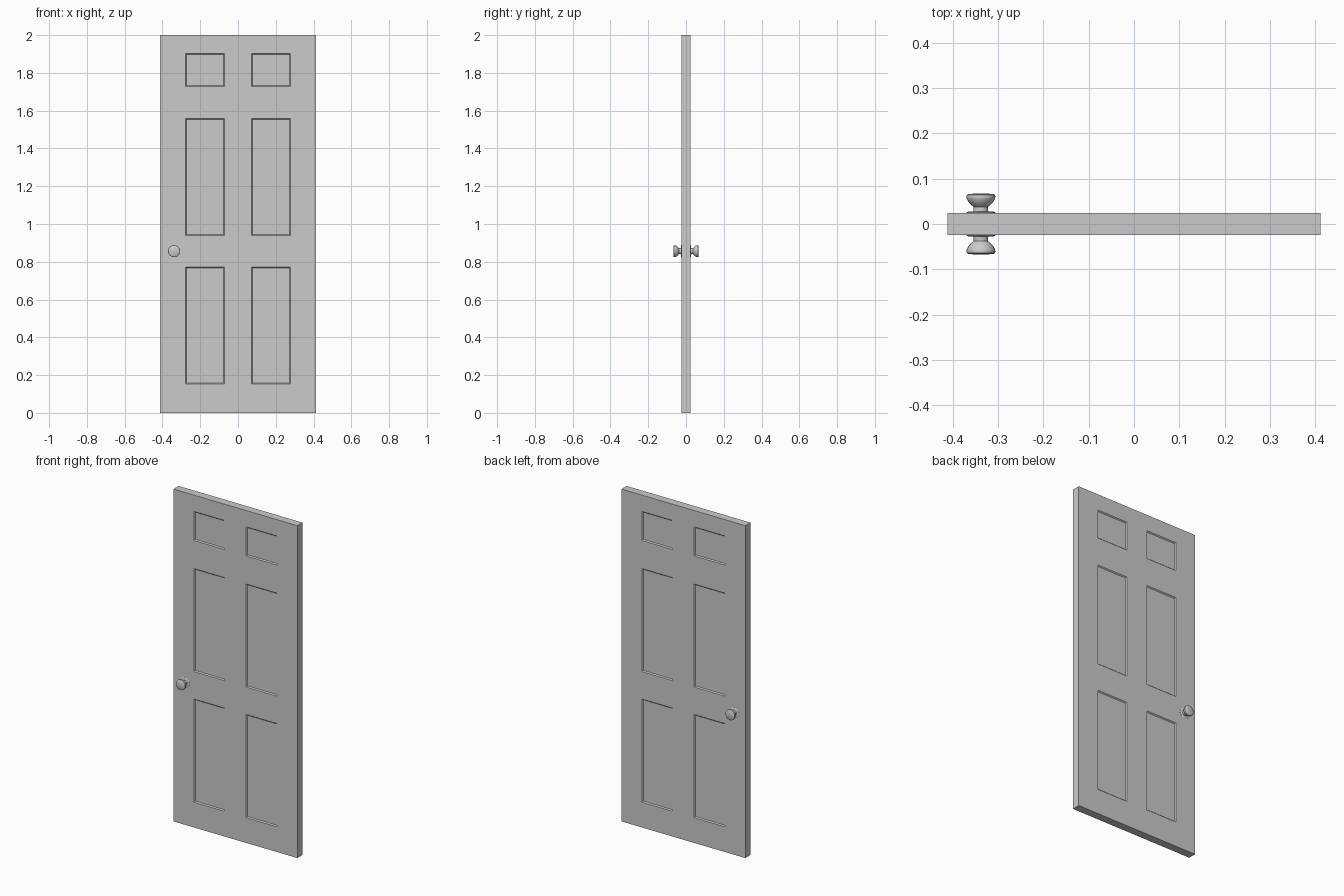
import bpy, bmesh, math

if "Cube" in bpy.data.objects:
    bpy.data.objects.remove(bpy.data.objects["Cube"])

W, H, T = 0.412, 2.0, 0.0243          # half width, height, half thickness
KNOB_X, KNOB_Z = -0.338, 0.856


def add_object(name, bm):
    mesh = bpy.data.meshes.new(name)
    bm.to_mesh(mesh)
    bm.free()
    obj = bpy.data.objects.new(name, mesh)
    bpy.context.collection.objects.link(obj)
    return obj


def mirror_y(obj):
    m = obj.modifiers.new("mirror", 'MIRROR')
    m.use_axis = (False, True, False)
    m.merge_threshold = 0.0001


# Door slab: front face grid with six sunken panels, mirrored to the back
xs = [-W, -0.277, -0.0715, 0.0715, 0.277, W]
zs = [0, 0.152, 0.773, 0.938, 1.558, 1.727, 1.902, H]
bm = bmesh.new()
grid = [[bm.verts.new((x, -T, z)) for x in xs] for z in zs]
panels = []
for j in range(len(zs) - 1):
    for i in range(len(xs) - 1):
        f = bm.faces.new((grid[j][i], grid[j][i + 1],
                          grid[j + 1][i + 1], grid[j + 1][i]))
        if i % 2 and j % 2:
            panels.append(f)
bm.normal_update()
bmesh.ops.inset_individual(bm, faces=panels, thickness=0.008)
for f in panels:
    for v in f.verts:
        v.co.y += 0.006

# Door edges, down to the middle plane
rim = [e for e in bm.edges if e.is_boundary]
new = bmesh.ops.extrude_edge_only(bm, edges=rim)["geom"]
for v in new:
    if isinstance(v, bmesh.types.BMVert):
        v.co.y = 0
bmesh.ops.recalc_face_normals(bm, faces=bm.faces[:])
mirror_y(add_object("door_panel_slab", bm))


# Turned parts: (radius, distance from the middle plane) profiles
def lathe(name, profile, sides=24):
    bm = bmesh.new()
    verts = [bm.verts.new((r, -d, 0)) for r, d in profile]
    edges = [bm.edges.new(p) for p in zip(verts, verts[1:])]
    bmesh.ops.spin(bm, geom=verts + edges, cent=(0, 0, 0), axis=(0, 1, 0),
                   angle=math.tau, steps=sides, use_duplicate=False)
    bmesh.ops.remove_doubles(bm, verts=bm.verts[:], dist=1e-5)
    bmesh.ops.recalc_face_normals(bm, faces=bm.faces[:])
    bmesh.ops.translate(bm, verts=bm.verts[:], vec=(KNOB_X, 0, KNOB_Z))
    obj = add_object(name, bm)
    bpy.ops.object.select_all(action='DESELECT')
    bpy.context.view_layer.objects.active = obj
    obj.select_set(True)
    bpy.ops.object.shade_smooth_by_angle(angle=math.radians(40))
    mirror_y(obj)


lathe("knob_rose", [(0, T - 0.002), (0.032, T - 0.002), (0.032, T + 0.001),
                    (0.028, T + 0.003), (0, T + 0.003)])
lathe("knob", [(0, T), (0.017, T), (0.016, 0.030), (0.016, 0.038),
               (0.020, 0.041), (0.026, 0.047), (0.031, 0.055),
               (0.032, 0.060), (0.031, 0.064), (0.027, 0.0667),
               (0, 0.067)])
